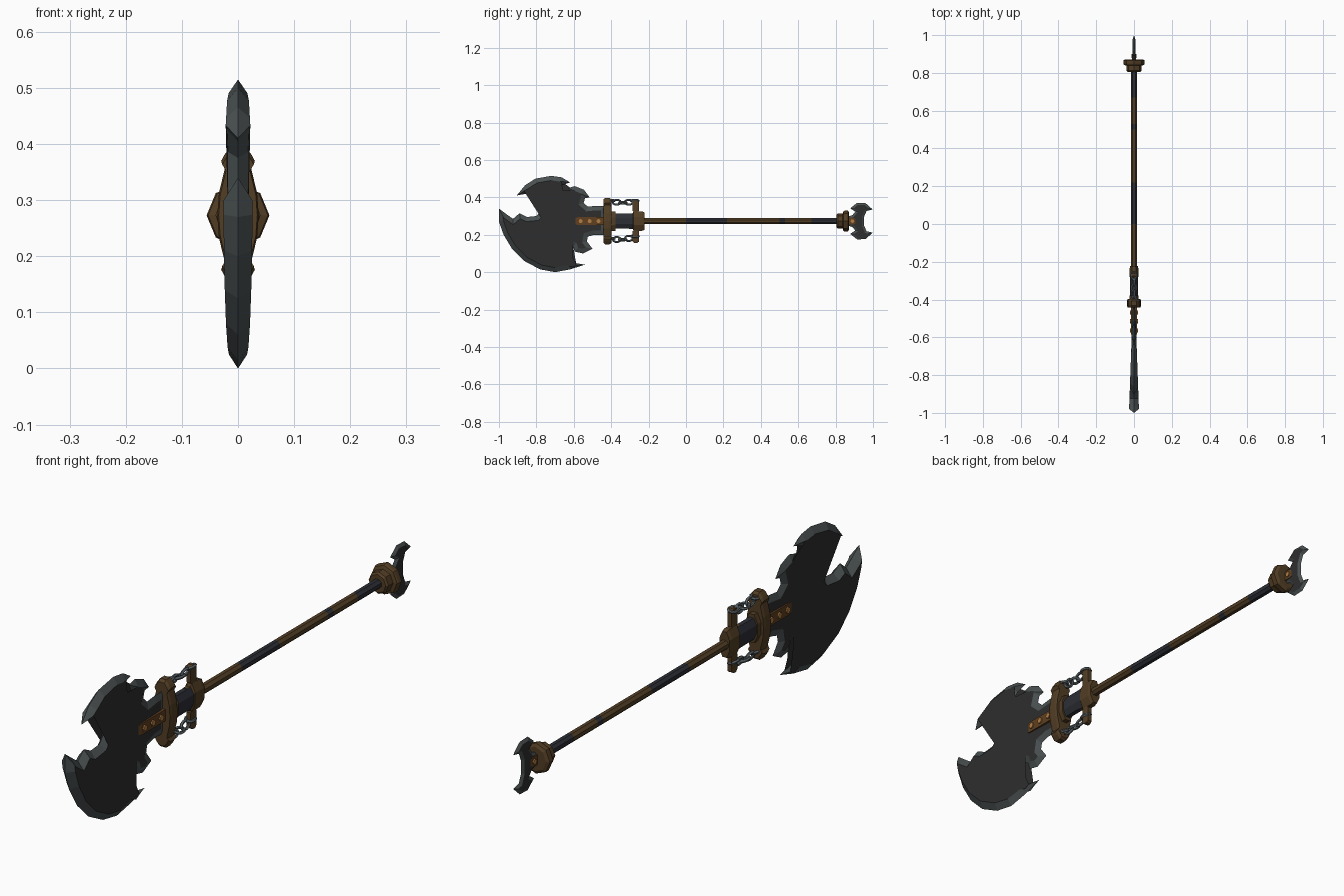
import bpy, bmesh, math
from mathutils import Vector, Matrix

if "Cube" in bpy.data.objects:
    bpy.data.objects.remove(bpy.data.objects["Cube"])

ZC = 0.273  # height of the shaft axis


def mat(name, r, g, b):
    m = bpy.data.materials.new(name)
    m.diffuse_color = (r, g, b, 1)
    m.use_nodes = True
    m.node_tree.nodes["Principled BSDF"].inputs["Base Color"].default_value = m.diffuse_color
    return m


FACE = mat("dark_steel", 0.027, 0.027, 0.027)
EDGE = mat("edge_steel", 0.068, 0.080, 0.082)
BROWN = mat("aged_bronze", 0.085, 0.048, 0.018)
STRAP = mat("strap_copper", 0.115, 0.050, 0.014)
GRIP = mat("dark_grip", 0.026, 0.028, 0.036)
GOLD = mat("gold_rivet", 0.45, 0.21, 0.06)
CHAIN = mat("chain_steel", 0.10, 0.12, 0.13)


def finish(name, bm, mats):
    bmesh.ops.recalc_face_normals(bm, faces=bm.faces[:])
    me = bpy.data.meshes.new(name)
    bm.to_mesh(me)
    bm.free()
    for m in mats:
        me.materials.append(m)
    ob = bpy.data.objects.new(name, me)
    bpy.context.collection.objects.link(ob)
    return ob


def ellipse(rx, rz, n=8, turn=0.0):
    return [(rx * math.cos(math.tau * i / n + turn), rz * math.sin(math.tau * i / n + turn))
            for i in range(n)]


def box(hx, hz):
    return [(hx, hz), (-hx, hz), (-hx, -hz), (hx, -hz)]


def loft(name, section, stations, m, zc=ZC):
    """Sweep an x-z section along y; stations are (y, scale)."""
    bm = bmesh.new()
    rings = [[bm.verts.new((x * s, y, zc + z * s)) for x, z in section] for y, s in stations]
    n = len(section)
    for a, b in zip(rings, rings[1:]):
        for i in range(n):
            bm.faces.new((a[i], a[(i + 1) % n], b[(i + 1) % n], b[i]))
    bm.faces.new(rings[0])
    bm.faces.new(rings[-1])
    return finish(name, bm, [m])


def blade(name, outline, width, thick):
    """Flat blade with a sharp bevelled rim all round; thick(y) is half thickness."""
    bm = bmesh.new()
    pts = [Vector(p) for p in outline]
    n = len(pts)
    area = sum(pts[i - 1].cross(pts[i]) for i in range(n))
    sign = 1 if area > 0 else -1
    inner = []
    for i, p in enumerate(pts):
        d0, d1 = (p - pts[i - 1]).normalized(), (pts[(i + 1) % n] - p).normalized()
        n0, n1 = Vector((-d0.y, d0.x)) * sign, Vector((-d1.y, d1.x)) * sign
        mid = n0 + n1
        mid = mid.normalized() if mid.length > 0.01 else -d1
        inner.append(p + mid * width * min(1 / max(mid.dot(n0), 0.1), 1.9))
    rim = [bm.verts.new((0, p.x, p.y)) for p in pts]
    for side in (-1, 1):
        ring = [bm.verts.new((side * thick(p.x), p.x, p.y)) for p in inner]
        for i in range(n):
            j = (i + 1) % n
            bm.faces.new((rim[i], rim[j], ring[j], ring[i])).material_index = 1
        bm.faces.new(ring)
    return finish(name, bm, [FACE, EDGE])


# Main axe blade: front tip, bay, upper horn, small hook, neck, lower hook, lower horn
blade("axe_blade", [
    (-1.0, .34), (-.96, .31), (-.925, .285), (-.89, .315), (-.85, .295), (-.80, .30),
    (-.775, .33), (-.775, .375), (-.81, .405), (-.85, .42), (-.905, .41), (-.86, .465),
    (-.805, .50), (-.72, .515), (-.665, .507), (-.62, .48), (-.665, .465), (-.69, .435),
    (-.685, .40), (-.66, .38), (-.627, .39), (-.615, .42), (-.63, .45), (-.595, .46),
    (-.545, .44), (-.515, .40), (-.54, .395), (-.547, .37), (-.525, .35), (-.48, .355),
    (-.43, .355), (-.43, .20), (-.49, .20), (-.525, .19), (-.53, .165), (-.50, .125),
    (-.55, .10), (-.595, .11), (-.605, .14), (-.64, .16), (-.67, .145), (-.675, .10),
    (-.65, .065), (-.60, .05), (-.54, .04), (-.62, .015), (-.70, 0), (-.78, .015),
    (-.865, .06), (-.93, .125), (-.975, .20), (-1.0, .27)],
    0.024, lambda y: 0.025 - 0.036 * (y + 0.95))

# Small crescent blade on the far end
half = [(.86, .022), (.89, .032), (.905, .05), (.878, .068), (.915, .098),
        (.96, .096), (.998, .062), (.965, .054), (.953, .025)]
blade("end_blade", [(y, ZC + z) for y, z in half] + [(y, ZC - z) for y, z in reversed(half)],
      0.011, lambda y: 0.007)

# Riveted strap plates on both blades
loft("blade_strap", box(.016, .021), [(-.605, .45), (-.58, 1), (-.43, 1)], STRAP)
loft("end_strap", box(.010, .018), [(.86, 1), (.895, 1), (.915, .5)], STRAP)


def rivet(name, y, x, r):
    bm = bmesh.new()
    bmesh.ops.create_cone(bm, cap_ends=True, segments=8, radius1=r, radius2=r, depth=2 * x,
                          matrix=Matrix.Translation((0, y, ZC)) @ Matrix.Rotation(math.pi / 2, 4, 'Y'))
    finish(name, bm, [GOLD])


for k, y in enumerate((-.563, -.515, -.468)):
    rivet(f"blade_rivet_{k + 1}", y, .021, .011)
rivet("end_rivet", .89, .014, .010)

# Guard bar with knobbed ends
q = [(.037, 0), (.034, .04), (.023, .085), (.030, .097), (.024, .108), (.012, .124)]
guard = q + [(-x, z) for x, z in reversed(q)] + [(-x, -z) for x, z in q[1:]] \
    + [(x, -z) for x, z in reversed(q[1:])]
guard = [p for i, p in enumerate(guard) if p != guard[i - 1]]
loft("guard", guard, [(-.442, .93), (-.432, 1), (-.408, 1), (-.398, .93)], BROWN)

# Socket, collars and chain prongs
oct8 = math.pi / 8
loft("socket", ellipse(.022, .043, 8, oct8), [(-.41, 1), (-.28, 1)], GRIP)
loft("socket_ring", ellipse(.027, .056, 8, oct8), [(-.40, 1), (-.378, 1)], BROWN)
loft("rear_collar", ellipse(.025, .056, 8, oct8),
     [(-.305, .8), (-.285, .8), (-.28, 1), (-.235, 1), (-.222, .9)], BROWN)
for s, tag in ((1, "upper"), (-1, "lower")):
    loft(f"{tag}_prong", box(.010, .035), [(-.285, .8), (-.275, 1), (-.262, 1), (-.252, .8)],
         BROWN, ZC + s * .082)


# Chains between guard and rear collar
def link(name, y, z, turn):
    bm = bmesh.new()
    seg, tube = 10, 5
    rings = []
    for i in range(seg):
        a = math.tau * i / seg
        c = Vector((0, .021 * math.cos(a), .014 * math.sin(a)))
        out = Vector((0, math.cos(a), math.sin(a)))
        rings.append([bm.verts.new(c + .0058 * (out * math.cos(math.tau * j / tube)
                      + Vector((math.sin(math.tau * j / tube), 0, 0)))) for j in range(tube)])
    for i in range(seg):
        a, b = rings[i], rings[(i + 1) % seg]
        for j in range(tube):
            k = (j + 1) % tube
            bm.faces.new((a[j], b[j], b[k], a[k]))
    bm.transform(Matrix.Translation((0, y, z)) @ Matrix.Rotation(turn, 4, 'Y'))
    finish(name, bm, [CHAIN])


for k in range(5):
    t = k / 4
    y = -.402 + .128 * t
    sag = math.sin(math.pi * t) * .012
    turn = math.radians(15 if k % 2 else 75)
    link(f"upper_link_{k + 1}", y, .382 - sag, turn)
    link(f"lower_link_{k + 1}", y, .18 - sag + .012 * t, -turn)

# Shaft in alternating wrapped and bare sections
cuts = [-.23, 0, .22, .50, .53, .67, .83]
for k, (a, b) in enumerate(zip(cuts, cuts[1:])):
    loft(f"shaft_section_{k + 1}", ellipse(.0175, .0175, 8, oct8), [(a, 1), (b, 1)],
         GRIP if k % 2 else BROWN)

# Stepped octagonal pommel
loft("pommel", ellipse(.056, .056, 8),
     [(.805, .6), (.812, .72), (.838, .72), (.842, .95), (.85, 1), (.866, 1), (.872, .8)], BROWN)
